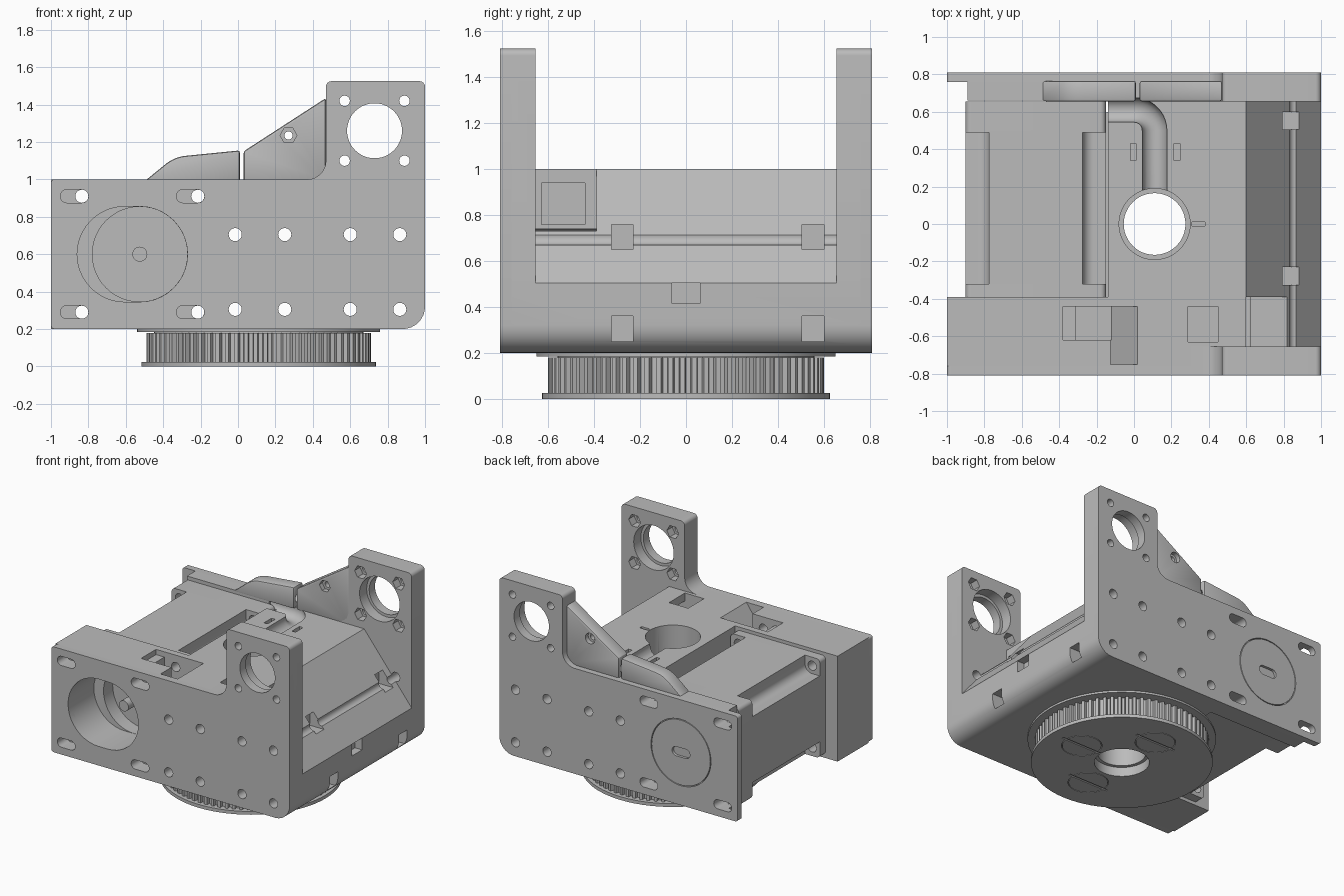
import bpy, bmesh, math
from mathutils import Vector

cube = bpy.data.objects.get("Cube")
if cube:
    bpy.data.objects.remove(cube, do_unlink=True)

grey = bpy.data.materials.new("plain_grey")
grey.use_nodes = True
COLOR = (0.5, 0.5, 0.5, 1)
grey.diffuse_color = COLOR
for node in grey.node_tree.nodes:
    if node.type == 'BSDF_PRINCIPLED':
        node.inputs["Base Color"].default_value = COLOR


# ---- 2D outlines ----
def rect(u0, u1, v0, v1):
    return [(u0, v0), (u1, v0), (u1, v1), (u0, v1)]


def circ(u, v, r, n=40):
    return [(u + r * math.cos(math.tau * i / n), v + r * math.sin(math.tau * i / n)) for i in range(n)]


def stadium(u0, u1, v, r, n=20):
    """Outline of a slot whose end arcs are centred on u0 and u1."""
    arc = [math.pi * i / n - math.pi / 2 for i in range(n + 1)]
    right = [(u1 + r * math.cos(a), v + r * math.sin(a)) for a in arc]
    return right + [(u0 - r * math.cos(a), v - r * math.sin(a)) for a in arc]


def rounded(corners, n=8):
    """Polygon whose corners may carry a fillet radius as third value."""
    out = []
    for i, c in enumerate(corners):
        p = Vector(c[:2])
        if len(c) < 3:
            out.append(tuple(p))
            continue
        d1 = (Vector(corners[i - 1][:2]) - p).normalized()
        d2 = (Vector(corners[(i + 1) % len(corners)][:2]) - p).normalized()
        half = d1.angle(d2) / 2
        mid = p + (d1 + d2).normalized() * c[2] / math.sin(half)
        s = p + d1 * c[2] / math.tan(half) - mid
        e = p + d2 * c[2] / math.tan(half) - mid
        a0 = math.atan2(s.y, s.x)
        turn = (math.atan2(e.y, e.x) - a0 + math.pi) % math.tau - math.pi
        for k in range(n + 1):
            a = a0 + turn * k / n
            out.append((mid.x + c[2] * math.cos(a), mid.y + c[2] * math.sin(a)))
    return out


# ---- solids ----
AXES = {'x': lambda u, v, w: (w, u, v), 'y': lambda u, v, w: (u, w, v), 'z': lambda u, v, w: (u, v, w)}


def solid(name, *prisms):
    """One object made of (outline, axis, low, high) extrusions."""
    bm = bmesh.new()
    for pts, axis, lo, hi in prisms:
        put = AXES[axis]
        a = [bm.verts.new(put(u, v, lo)) for u, v in pts]
        b = [bm.verts.new(put(u, v, hi)) for u, v in pts]
        bm.faces.new(a)
        bm.faces.new(b[::-1])
        for i in range(len(pts)):
            j = (i + 1) % len(pts)
            bm.faces.new((a[j], a[i], b[i], b[j]))
    bmesh.ops.recalc_face_normals(bm, faces=bm.faces)
    me = bpy.data.meshes.new(name)
    bm.to_mesh(me)
    bm.free()
    me.materials.append(grey)
    ob = bpy.data.objects.new(name, me)
    bpy.context.collection.objects.link(ob)
    return ob


def bake(ob):
    deps = bpy.context.evaluated_depsgraph_get()
    me = bpy.data.meshes.new_from_object(ob.evaluated_get(deps))
    ob.modifiers.clear()
    ob.data = me


def cut(ob, tools):
    for t in tools:
        m = ob.modifiers.new("cut", 'BOOLEAN')
        m.operation, m.solver, m.object = 'DIFFERENCE', 'EXACT', t
    bake(ob)


# ---- key positions ----
MX, MZ = -0.525, 0.6          # motor axis
TX, TZ = 0.73, 1.26           # tower bearing axis
PX = 0.11                     # pulley axis
motor_screws = [(MX + sx * 0.31, MZ + sz * 0.31) for sx in (-1, 1) for sz in (-1, 1)]
tower_screws = [(TX + sx * 0.16, TZ + sz * 0.16) for sx in (-1, 1) for sz in (-1, 1)]
frame_screws = [(x, z) for x in (-0.015, 0.25, 0.6, 0.865) for z in (0.305, 0.705)]

# ---- cutters ----
screws = solid("cut_screws", (circ(TX, TZ, 0.147, 48), 'y', -0.9, 0.9),
               *[(circ(x, z, 0.035, 20), 'y', -0.9, 0.9) for x, z in motor_screws + frame_screws],
               *[(circ(x, z, 0.028, 20), 'y', -0.9, 0.9) for x, z in tower_screws])
slots = solid("cut_slots", *[(stadium(x - 0.08, x, z, 0.035), 'y', lo, lo + 0.2)
                             for x, z in motor_screws for lo in (-0.9, 0.7)])
bores = solid("cut_bores", (circ(TX, TZ, 0.168, 48), 'y', -0.74, 0.74),
              *[(circ(x, z, 0.05, 6), 'y', -0.72, 0.72) for x, z in tower_screws])
motor_mouth = solid("cut_mouth", (stadium(-0.605, MX, MZ, 0.255), 'y', -0.9, -0.5))
motor_bore = solid("cut_motor_bore", (circ(MX, MZ, 0.254, 48), 'y', -0.6, -0.3))
rear_disc_cut = solid("cut_rear_disc", (circ(MX, MZ, 0.252, 48), 'y', 0.785, 0.9))
hub = solid("cut_hub", (circ(PX, 0, 0.165, 48), 'z', -0.1, 1.1))
hub_top = solid("cut_hub_top", (circ(PX, 0, 0.19, 48), 'z', 0.6, 1.1),
                (rect(0.31, 0.38, -0.012, 0.012), 'z', 0.9, 1.1),
                (rect(-0.02, 0.01, 0.34, 0.43), 'z', 0.8, 1.1),
                (rect(0.215, 0.245, 0.34, 0.43), 'z', 0.8, 1.1))
nut_pockets = solid("cut_nut_pockets", (rect(-0.06, 0.06, 0.415, 0.505), 'x', 0.94, 1.1),
                    *[(rect(y, y + 0.095, z, z + 0.11), 'x', x, 1.1)
                      for y in (-0.325, 0.505) for x, z in ((0.765, 0.65), (0.9, 0.25))])
recess = solid("cut_recess", (rect(0.6, 1.1, -0.655, -0.39), 'z', 0.73, 1.1))
recess_tunnel = solid("cut_tunnel", (rect(0.29, 0.7, -0.63, -0.44), 'z', 0.76, 0.94))
recess_window = solid("cut_window", (rect(0.29, 0.45, -0.63, -0.44), 'z', 0.8, 1.1))
belt_pocket = solid("cut_belt_pocket", ([(-0.38, 1.05), (-0.38, 0.96), (-0.31, 0.96), (-0.31, 0.8),
                                         (-0.12, 0.8), (-0.12, 1.05)], 'y', -0.62, -0.44))
belt_ramp = solid("cut_belt_ramp", ([(-0.125, 1.03), (-0.125, 0.8), (0.04, 1.03)], 'y', -0.75, -0.44))

# Half-round cable channel that bends toward the rear wall
cable = bpy.data.curves.new("cut_channel", 'CURVE')
cable.dimensions, cable.bevel_depth, cable.bevel_resolution, cable.use_fill_caps = '3D', 0.068, 5, True
path = [(PX, 0.1)] + [(0.11 * math.cos(a * math.pi / 20), 0.5 + 0.11 * math.sin(a * math.pi / 20))
                      for a in range(11)] + [(-0.2, 0.61)]
spline = cable.splines.new('POLY')
spline.points.add(len(path) - 1)
for pt, (x, y) in zip(spline.points, path):
    pt.co = (x, y, 0.99, 1)
curve_ob = bpy.data.objects.new("cut_channel_path", cable)
bpy.context.collection.objects.link(curve_ob)
channel = solid("cut_channel")
channel.data = bpy.data.meshes.new_from_object(curve_ob.evaluated_get(bpy.context.evaluated_depsgraph_get()))
bpy.data.objects.remove(curve_ob)

frame_cuts = [screws, slots, bores, motor_mouth, motor_bore, rear_disc_cut, hub, hub_top, nut_pockets,
              recess, recess_tunnel, recess_window, belt_pocket, belt_ramp, channel]

# ---- frame: side plates and towers, mirrored front to back ----
plate = rounded([(-1, 0.2, 0.02), (1, 0.2, 0.12), (1, 1.525, 0.03), (0.47, 1.525, 0.03), (0.47, 1, 0.1), (-1, 1, 0.02)])
tower = rounded([(0.3, 0.5), (1, 0.5), (1, 1.525, 0.03), (0.47, 1.525, 0.03), (0.47, 1, 0.1), (0.3, 1)])
for side, s in (("front", -1), ("back", 1)):
    cut(solid(side + "_plate", (plate, 'y', *sorted((s * 0.76, s * 0.81)))), frame_cuts)
    cut(solid(side + "_tower", (tower, 'y', *sorted((s * 0.655, s * 0.76)))), frame_cuts)

# ---- frame: sloped centre block, motor housing, rear wall ----
block = rounded([(-0.14, 0.2), (1, 0.2, 0.12), (1, 0.505), (0.6, 1), (-0.14, 1)])
cut(solid("centre_block", (block, 'y', -0.76, 0.76)), frame_cuts)
cut(solid("motor_housing", (rect(-1, -0.14, 0.2, 1), 'y', -0.76, -0.39)), frame_cuts)
cut(solid("rear_wall", (rect(-0.89, -0.14, 0.2, 1), 'y', 0.66, 0.76)), frame_cuts)
cut(solid("rear_disc", (circ(MX, MZ, 0.246, 48), 'y', 0.785, 0.81)),
    [solid("cut_rear_slot", (stadium(MX - 0.04, MX + 0.04, MZ, 0.035), 'y', 0.79, 0.9))])

# ---- rear arm and cable cover ----
arm = solid("rear_arm", ([(0.03, 0.99), (0.47, 0.99), (0.47, 1.435), (0.03, 1.15)], 'y', 0.655, 0.765))
cover = solid("cable_cover", (rounded([(-0.5, 0.99), (0.01, 0.99), (0.01, 1.155), (-0.34, 1.12, 0.2)]), 'y', 0.655, 0.765))
arm_cuts = [solid("cut_arm_hole", (circ(0.27, 1.235, 0.022, 20), 'y', 0.5, 0.9)),
            solid("cut_arm_nut", (circ(0.27, 1.235, 0.045, 6), 'y', 0.5, 0.69),
                  (circ(0.27, 1.235, 0.04, 24), 'y', 0.73, 0.9)),
            solid("cut_arm_channel", (circ(0.71, 1.06, 0.035, 24), 'x', -0.25, 0.1))]
for ob in (arm, cover):
    bev = ob.modifiers.new("soften", 'BEVEL')
    bev.width, bev.segments = 0.012, 2
    bake(ob)
    cut(ob, arm_cuts)

# ---- motor ----
q, h = 0.25, 0.375
notched = []
for k in range(4):
    c, s = round(math.cos(k * math.pi / 2)), round(math.sin(k * math.pi / 2))
    for u, v, *r in ((h, -q), (h, q), (q, q, 0.06)):
        notched.append((MX + c * u - s * v, MZ + s * u + c * v, *r))
square = rounded([(MX + a * h, MZ + b * h, 0.03) for a, b in ((-1, -1), (1, -1), (1, 1), (-1, 1))])
cut(solid("motor_front_flange", (square, 'y', -0.39, -0.32)), [screws])
cut(solid("motor_body", (rounded(notched), 'y', -0.32, 0.5)), [screws])
cut(solid("motor_end_cap", (square, 'y', 0.49, 0.655)), [screws])
solid("motor_shaft", (circ(MX, MZ, 0.04, 24), 'y', -0.62, -0.38))

# ---- toothed pulley ----
teeth = 72
gear = []
for i in range(teeth):
    for f, r in ((0, 0.575), (0.4, 0.575), (0.5, 0.6), (0.9, 0.6)):
        a = math.tau * (i + f) / teeth
        gear.append((PX + r * math.cos(a), r * math.sin(a)))
cut(solid("pulley_teeth", (gear, 'z', 0.025, 0.18)), [hub])
cut(solid("pulley_top_flange", (circ(PX, 0, 0.65, 72), 'z', 0.185, 0.2)), [hub])
cut(solid("pulley_neck", (circ(PX, 0, 0.56, 48), 'z', 0.17, 0.19)), [hub])
caps = [(PX + 0.36, 0), (PX, 0.36), (PX, -0.36)]
cap_seats = solid("cut_cap_seats", *[(circ(x, y, 0.14), 'z', -0.1, 0.015) for x, y in caps])
cap_slits = solid("cut_cap_slits", *[(rect(x - 0.17, x + 0.17, y - 0.008, y + 0.008), 'z', -0.1, 0.008) for x, y in caps])
hub_rim = solid("cut_hub_rim", (circ(PX, 0, 0.19, 48), 'z', -0.1, 0.07))
cut(solid("pulley_bottom_flange", (circ(PX, 0, 0.627, 72), 'z', 0, 0.025)), [hub, hub_rim, cap_seats, cap_slits])
cut(bpy.data.objects["pulley_teeth"], [hub_rim])
for i, (x, y) in enumerate(caps):
    cut(solid("pulley_cap_%d" % (i + 1), (circ(x, y, 0.135), 'z', 0, 0.015)), [cap_slits])

# ---- remove cutters, shade curved walls smooth ----
for ob in list(bpy.data.objects):
    if ob.name.startswith("cut_"):
        bpy.data.objects.remove(ob, do_unlink=True)
bpy.ops.object.select_all(action='DESELECT')
for ob in bpy.context.collection.objects:
    if ob.type == 'MESH':
        ob.select_set(True)
        bpy.context.view_layer.objects.active = ob
bpy.ops.object.shade_smooth_by_angle(angle=math.radians(30))
